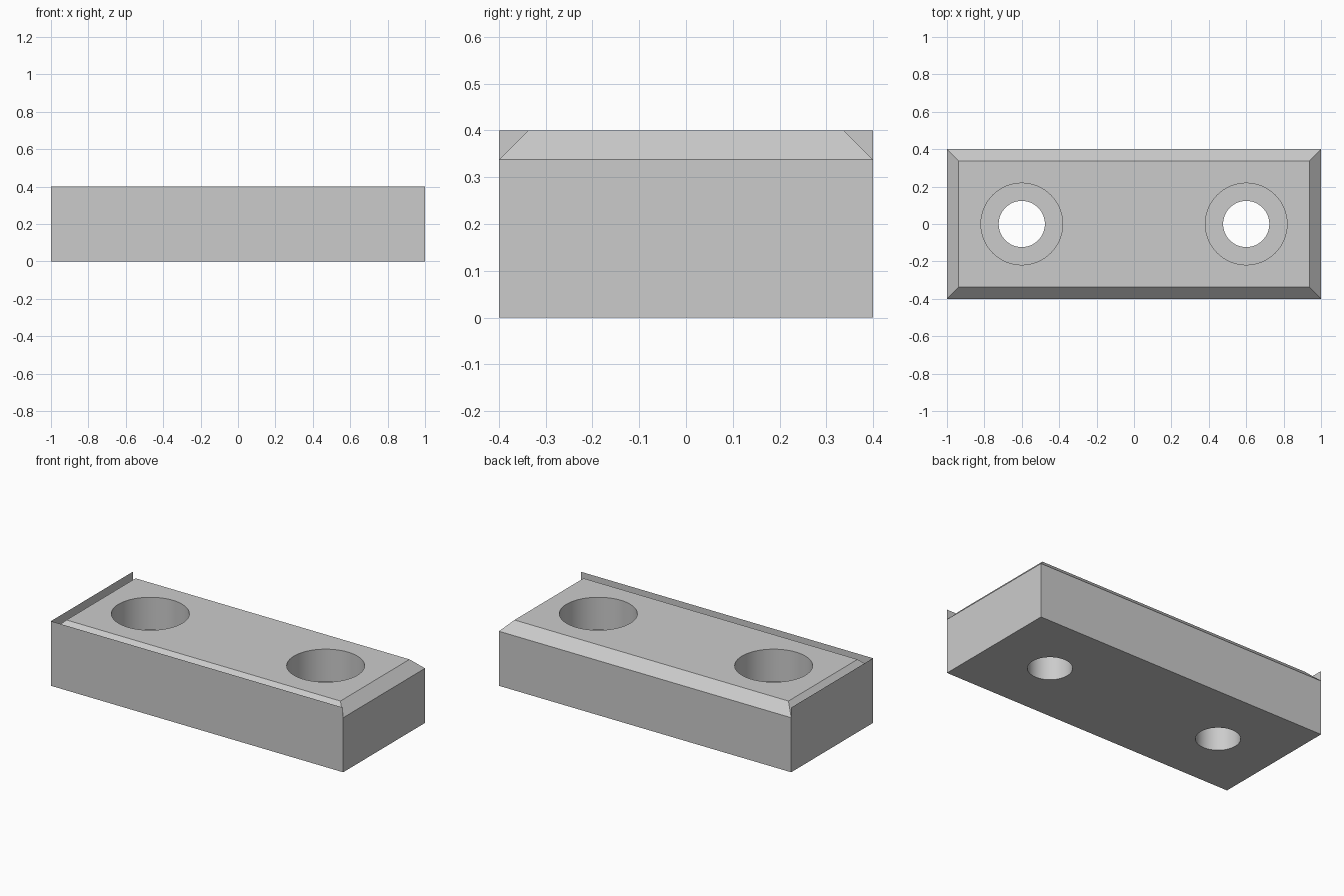
import bpy, bmesh, math

if "Cube" in bpy.data.objects:
    bpy.data.objects.remove(bpy.data.objects["Cube"])

L, W, H = 1.0, 0.4, 0.4       # half length, half width, height
C = 0.0625                    # chamfer size
HOLE_X = 0.6
BORE_R, HOLE_R, SEAT_Z = 0.2185, 0.1235, 0.2

steel = bpy.data.materials.new("steel grey")
steel.diffuse_color = (0.6, 0.6, 0.6, 1)
steel.use_nodes = True
steel.node_tree.nodes["Principled BSDF"].inputs["Base Color"].default_value = steel.diffuse_color


def make_object(name, bm):
    mesh = bpy.data.meshes.new(name)
    bm.to_mesh(mesh)
    bm.free()
    mesh.materials.append(steel)
    obj = bpy.data.objects.new(name, mesh)
    bpy.context.collection.objects.link(obj)
    return obj


# Block: rectangular rings lofted upward, ending in a chamfered top
bm = bmesh.new()
rings = []
for inset, z in ((0, 0), (0, H - C), (C, H)):
    x, y = L - inset, W - inset
    rings.append([bm.verts.new(p) for p in
                  ((-x, -y, z), (x, -y, z), (x, y, z), (-x, y, z))])
for low, high in zip(rings, rings[1:]):
    for i in range(4):
        j = (i + 1) % 4
        bm.faces.new((low[i], low[j], high[j], high[i]))
bm.faces.new(rings[0][::-1])
bm.faces.new(rings[-1])
block = make_object("block", bm)


# Stepped screw holes: revolved cutter with a flat seat
def stepped_cutter(x, segments=64):
    bm = bmesh.new()
    loops = []
    for r, z in ((HOLE_R, -0.1), (HOLE_R, SEAT_Z), (BORE_R, SEAT_Z), (BORE_R, H + 0.1)):
        loops.append([bm.verts.new((x + r * math.cos(2 * math.pi * i / segments),
                                    r * math.sin(2 * math.pi * i / segments), z))
                      for i in range(segments)])
    for low, high in zip(loops, loops[1:]):
        for i in range(segments):
            j = (i + 1) % segments
            bm.faces.new((low[i], low[j], high[j], high[i]))
    bm.faces.new(loops[0][::-1])
    bm.faces.new(loops[-1])
    cutter = make_object("hole_cutter", bm)
    cutter.hide_render = True
    return cutter


bpy.context.view_layer.objects.active = block
for x in (-HOLE_X, HOLE_X):
    cutter = stepped_cutter(x)
    mod = block.modifiers.new("hole", 'BOOLEAN')
    mod.operation = 'DIFFERENCE'
    mod.solver = 'EXACT'
    mod.object = cutter
    bpy.ops.object.modifier_apply(modifier=mod.name)
    bpy.data.objects.remove(cutter)

block.select_set(True)
bpy.ops.object.shade_smooth_by_angle(angle=math.radians(30))


# Thin lips: the front and left walls run on up past the chamfer
def lip(name, a, b):
    bm = bmesh.new()
    bm.faces.new([bm.verts.new(p) for p in
                  ((*a, H - C), (*b, H - C), (*b, H), (*a, H))])
    return make_object(name, bm)


lip("front_lip", (-L, -W), (L, -W))
lip("left_lip", (-L, W), (-L, -W))
